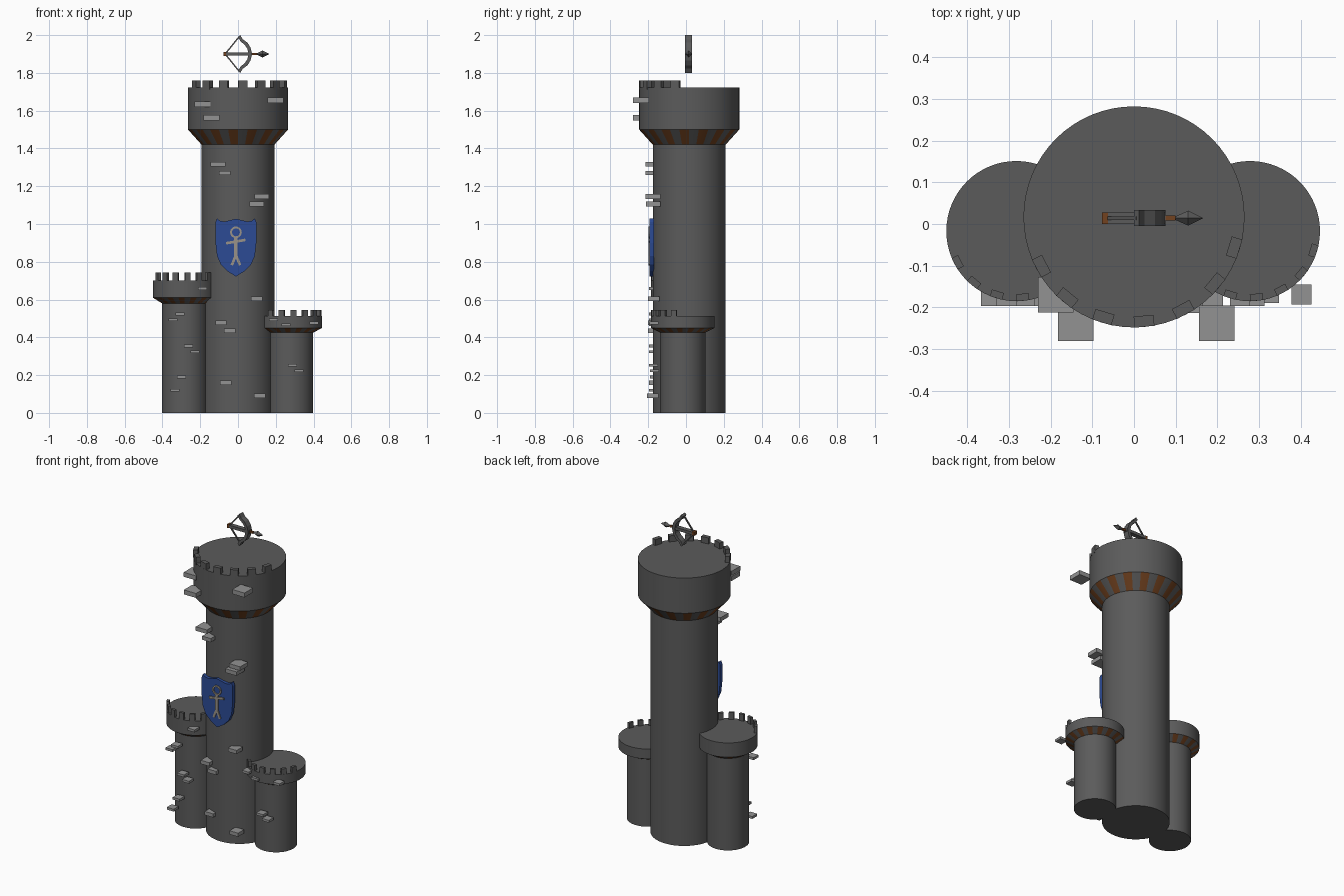
import bpy, bmesh, math
from mathutils import Vector

if "Cube" in bpy.data.objects:
    bpy.data.objects.remove(bpy.data.objects["Cube"])


def material(name, rgb):
    m = bpy.data.materials.new(name)
    m.diffuse_color = (*rgb, 1)
    m.use_nodes = True
    m.node_tree.nodes["Principled BSDF"].inputs["Base Color"].default_value = m.diffuse_color
    return m


STONE = material("dark stone", (0.105, 0.105, 0.105))
BRICK = material("light brick", (0.29, 0.29, 0.29))
BROWN = material("brown wood", (0.17, 0.055, 0.014))
BLUE = material("shield blue", (0.025, 0.07, 0.30))
EMBLEM = material("emblem grey", (0.32, 0.29, 0.25))


def finish(name, bm, mats, smooth=False):
    bmesh.ops.recalc_face_normals(bm, faces=bm.faces)
    me = bpy.data.meshes.new(name)
    bm.to_mesh(me)
    bm.free()
    ob = bpy.data.objects.new(name, me)
    bpy.context.collection.objects.link(ob)
    for m in mats:
        me.materials.append(m)
    if smooth:
        bpy.ops.object.select_all(action='DESELECT')
        ob.select_set(True)
        bpy.context.view_layer.objects.active = ob
        bpy.ops.object.shade_smooth_by_angle(angle=math.radians(25))
    return ob


def add_box(bm, x0, x1, y0, y1, z0, z1):
    v = bmesh.ops.create_cube(bm, size=1)["verts"]
    bmesh.ops.scale(bm, vec=(x1 - x0, y1 - y0, z1 - z0), verts=v)
    bmesh.ops.translate(bm, vec=((x0 + x1) / 2, (y0 + y1) / 2, (z0 + z1) / 2), verts=v)


def prism(bm, pts, y0, y1):
    """Extrude an outline of (x, z) points along y."""
    f = bm.faces.new([bm.verts.new((x, y0, z)) for x, z in pts])
    ext = bmesh.ops.extrude_face_region(bm, geom=[f])["geom"]
    vs = [e for e in ext if isinstance(e, bmesh.types.BMVert)]
    bmesh.ops.translate(bm, vec=(0, y1 - y0, 0), verts=vs)


def bar(bm, a, b, w, y0, y1):
    """Flat bar of width w between two (x, z) points."""
    a, b = Vector(a), Vector(b)
    d = (b - a).normalized() * w / 2
    n = Vector((-d.y, d.x))
    prism(bm, [a + n, b + n, b - n, a - n], y0, y1)


SEG, FIRST = 64, 275.5  # FIRST: angle of a merlon in degrees


def tower(name, cx, cy, r, head_r, z_neck, z_head, z_top, z_merlon):
    # shaft, striped corbel cone and head as one turned body
    bm = bmesh.new()
    rings = []
    for rad, z in ((r, 0), (r, z_neck), (head_r, z_head), (head_r, z_top)):
        rings.append([bm.verts.new((cx + rad * math.cos(a), cy + rad * math.sin(a), z))
                      for a in (math.radians(FIRST - 5.625 + i * 360 / SEG) for i in range(SEG))])
    for k in range(3):
        for i in range(SEG):
            j = (i + 1) % SEG
            f = bm.faces.new((rings[k][i], rings[k][j], rings[k + 1][j], rings[k + 1][i]))
            if k == 1 and i % 4 >= 2:
                f.material_index = 1
    bm.faces.new(rings[0])
    bm.faces.new(rings[3])
    finish(name, bm, [STONE, BROWN], True)

    # merlons only along the front half
    bm = bmesh.new()
    half, deep = head_r * 0.09, head_r * 0.1
    for i in range(-3, 4):
        a = math.radians(FIRST + i * 22.5)
        u = Vector((math.cos(a), math.sin(a), 0))
        t = Vector((-u.y, u.x, 0))
        v = bmesh.ops.create_cube(bm, size=1)["verts"]
        for p in v:
            c = p.co.copy()
            p.co = (Vector((cx, cy, (z_top - 0.01 + z_merlon) / 2))
                    + u * (head_r * 0.998 - deep / 2 + c.x * deep) + t * (c.y * 2 * half)
                    + Vector((0, 0, c.z * (z_merlon - z_top + 0.01))))
    finish(name + "_merlons", bm, [STONE])


tower("main_tower", 0, 0.017, 0.193, 0.265, 1.42, 1.50, 1.722, 1.76)
tower("left_tower", -0.282, -0.017, 0.12, 0.168, 0.58, 0.61, 0.70, 0.743)
tower("right_tower", 0.278, -0.017, 0.12, 0.168, 0.425, 0.45, 0.512, 0.546)


# protruding bricks: (x left, z middle, front y)
def bricks(name, width, height, items):
    bm = bmesh.new()
    for x, z, y in items:
        add_box(bm, x, x + width, y, y + width, z - height / 2, z + height / 2)
    finish(name, bm, [BRICK])


bricks("head_bricks", 0.085, 0.028,
       [(-0.23, 1.634, -0.212), (-0.182, 1.562, -0.28), (0.156, 1.655, -0.28)])
bricks("shaft_bricks_upper", 0.078, 0.025,
       [(-0.145, 1.316, -0.214), (0.087, 1.146, -0.214), (0.06, 1.106, -0.212)])
bricks("shaft_bricks_lower", 0.06, 0.023,
       [(-0.1, 1.27, -0.214), (0.07, 0.605, -0.2), (-0.12, 0.477, -0.2),
        (-0.073, 0.435, -0.2), (-0.095, 0.16, -0.197), (0.085, 0.09, -0.206)])
bricks("left_tower_bricks", 0.048, 0.015,
       [(-0.213, 0.658, -0.197), (-0.33, 0.523, -0.197), (-0.367, 0.493, -0.197),
        (-0.287, 0.355, -0.197), (-0.252, 0.324, -0.197), (-0.322, 0.19, -0.19),
        (-0.358, 0.12, -0.197)])
bricks("right_tower_bricks", 0.048, 0.015,
       [(0.165, 0.493, -0.197), (0.23, 0.467, -0.197), (0.378, 0.475, -0.193),
        (0.265, 0.252, -0.197), (0.3, 0.223, -0.19)])

# shield: mirrored half outline
SX = -0.011
half = [(0.03, 1.02), (0.06, 1.013), (0.085, 1.017), (0.10, 1.03), (0.108, 1.01), (0.108, 0.9),
        (0.10, 0.83), (0.08, 0.785), (0.045, 0.75)]
outline = ([(SX, 1.028)] + [(SX + x, z) for x, z in half] + [(SX, 0.722)]
           + [(SX - x, z) for x, z in reversed(half)])
bm = bmesh.new()
prism(bm, outline, -0.192, -0.17)
finish("shield", bm, [BLUE])

# emblem: ring, arms, body and forked foot
bm = bmesh.new()
N = 20
for i in range(N):
    q = []
    for rad, k in ((0.031, i), (0.031, i + 1), (0.021, i + 1), (0.021, i)):
        a = 2 * math.pi * k / N
        q.append((SX + rad * math.cos(a), 0.956 + rad * math.sin(a)))
    prism(bm, q, -0.199, -0.19)
bar(bm, (SX - 0.052, 0.898), (SX + 0.05, 0.916), 0.014, -0.199, -0.19)
bar(bm, (SX, 0.93), (SX, 0.83), 0.018, -0.1985, -0.19)
for s in (-1, 1):
    bar(bm, (SX, 0.835), (SX + s * 0.022, 0.782), 0.014, -0.198, -0.19)
finish("shield_emblem", bm, [EMBLEM])

# floating bow: curved limbs
YB = 0.014
bm = bmesh.new()
outer = [(0.012, 2.0), (0.025, 1.978), (0.05, 1.96), (0.066, 1.935), (0.075, 1.9)]
inner = [(0.0, 1.99), (0.013, 1.967), (0.036, 1.948), (0.049, 1.928), (0.056, 1.9)]
mirror = lambda pts: [(x, 3.8 - z) for x, z in reversed(pts[:-1])]
prism(bm, outer + mirror(outer) + list(reversed(inner + mirror(inner))), YB - 0.019, YB + 0.019)
finish("bow_limbs", bm, [STONE])

# bow strings
bm = bmesh.new()
for s in (-1, 1):
    bar(bm, (-0.068, 1.9), (0.008, 1.9 + s * 0.094), 0.007, YB - 0.004, YB + 0.004)
finish("bow_string", bm, [STONE])

# arrow stock, wooden ends and pointed head
bm = bmesh.new()
add_box(bm, -0.063, 0.075, YB - 0.014, YB + 0.014, 1.891, 1.909)
finish("arrow_stock", bm, [STONE])
bm = bmesh.new()
add_box(bm, -0.077, -0.062, YB - 0.014, YB + 0.014, 1.889, 1.911)
add_box(bm, 0.07, 0.1, YB - 0.006, YB + 0.006, 1.894, 1.906)
finish("arrow_wood", bm, [BROWN])
bm = bmesh.new()
ring = [bm.verts.new((0.13, YB + 0.018 * c, 1.9 + 0.018 * s)) for c, s in ((1, 0), (0, 1), (-1, 0), (0, -1))]
tips = [bm.verts.new((x, YB, 1.9)) for x in (0.09, 0.166)]
for i in range(4):
    for t in tips:
        bm.faces.new((ring[i], ring[(i + 1) % 4], t))
finish("arrow_head", bm, [STONE])
